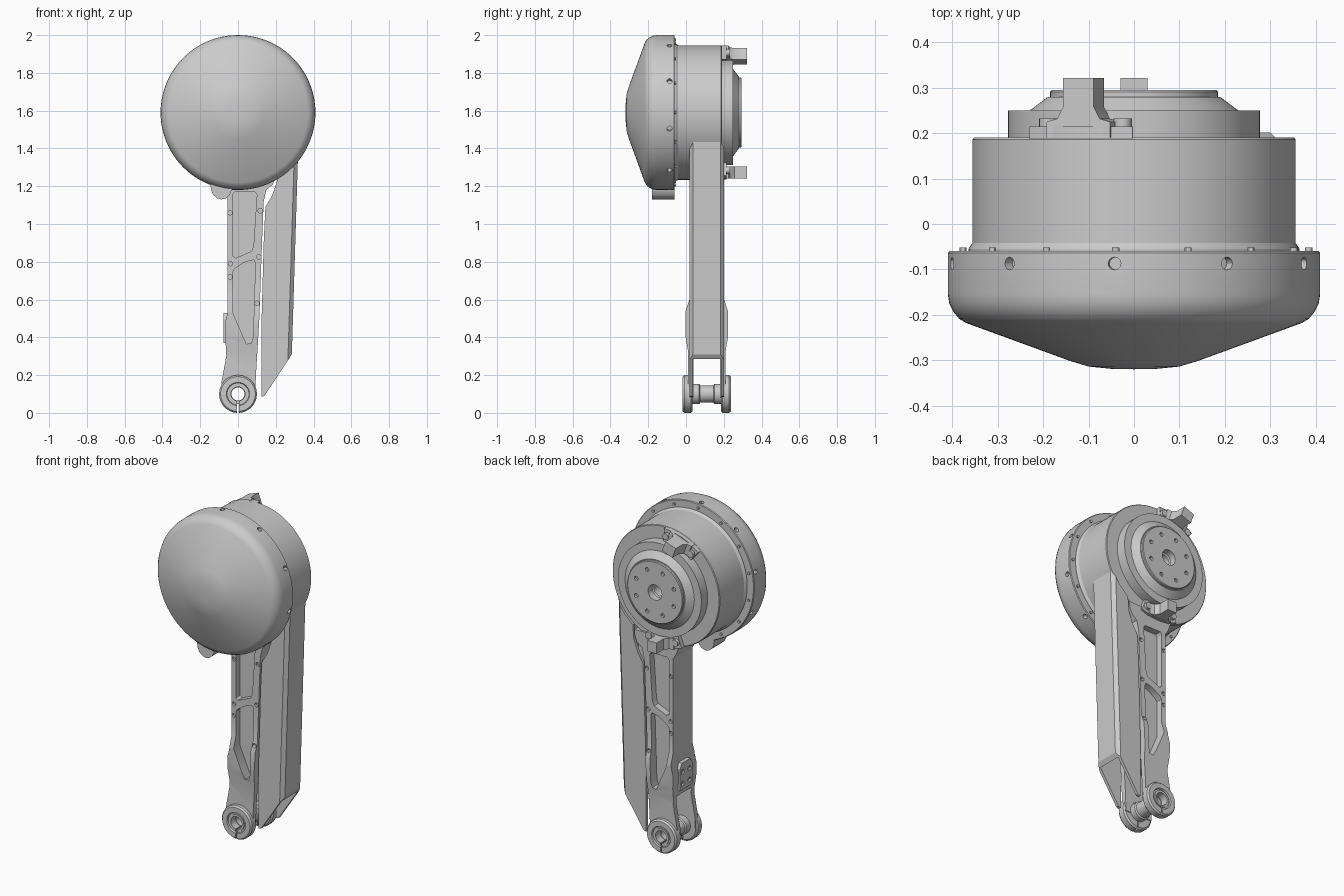
import bpy, bmesh, math
from mathutils import Vector, Matrix

if "Cube" in bpy.data.objects:
    bpy.data.objects.remove(bpy.data.objects["Cube"])

HZ = 1.59    # drum axis height
C = 0.11     # middle of the leg in y


def finish(bm, name):
    bmesh.ops.recalc_face_normals(bm, faces=bm.faces)
    me = bpy.data.meshes.new(name)
    bm.to_mesh(me)
    bm.free()
    ob = bpy.data.objects.new(name, me)
    bpy.context.collection.objects.link(ob)
    return ob


def lathe(name, profile, cz, n=64, closed=False):
    """Revolve (radius, y) points about a y-axis at height cz."""
    bm = bmesh.new()
    rings = []
    for r, y in profile:
        if r == 0:
            rings.append([bm.verts.new((0, y, cz))])
        else:
            rings.append([bm.verts.new((r * math.cos(2 * math.pi * i / n), y,
                                        cz + r * math.sin(2 * math.pi * i / n))) for i in range(n)])
    pairs = list(zip(rings, rings[1:] + rings[:1])) if closed else list(zip(rings, rings[1:]))
    for a, b in pairs:
        for i in range(n):
            j = (i + 1) % n
            q = [a[i % len(a)], a[j % len(a)], b[j % len(b)], b[i % len(b)]]
            bm.faces.new(list(dict.fromkeys(q)))
    return finish(bm, name)


def prism(name, pts, lo, hi, axis='y', chamfer=None, size=0.02):
    """Extrude an (x,z) outline along y, or a (y,z) outline along x."""
    bm = bmesh.new()
    place = (lambda u, v, d: (u, d, v)) if axis == 'y' else (lambda u, v, d: (d, u, v))
    a = [bm.verts.new(place(u, v, lo)) for u, v in pts]
    b = [bm.verts.new(place(u, v, hi)) for u, v in pts]
    bm.faces.new(a)
    bm.faces.new(b[::-1])
    for i in range(len(pts)):
        j = (i + 1) % len(pts)
        bm.faces.new((a[i], a[j], b[j], b[i]))
    if chamfer:
        es = [e for e in bm.edges if chamfer(*e.verts)]
        bmesh.ops.bevel(bm, geom=es, offset=size, segments=1, affect='EDGES')
    return finish(bm, name)


def pins(name, spots, r, depth, n=12):
    """Short cylinders, each at a point and along a direction."""
    bm = bmesh.new()
    for p, d in spots:
        m = Matrix.Translation(p) @ Vector(d).to_track_quat('Z', 'Y').to_matrix().to_4x4()
        bmesh.ops.create_cone(bm, cap_ends=True, segments=n, radius1=r, radius2=r, depth=depth, matrix=m)
    return finish(bm, name)


def boolean(ob, cutter, op='DIFFERENCE'):
    mod = ob.modifiers.new('cut', 'BOOLEAN')
    mod.operation, mod.object, mod.solver = op, cutter, 'EXACT'
    bpy.context.view_layer.objects.active = ob
    bpy.ops.object.modifier_apply(modifier=mod.name)
    bpy.data.objects.remove(cutter)


def polar(r, deg, y):
    a = math.radians(deg)
    return Vector((r * math.cos(a), y, HZ + r * math.sin(a)))


# Domed front cap with ten radial screw holes
cap = lathe('front_cap', [(0, -.32), (.05, -.319), (.1, -.314), (.14, -.302), (.37, -.218), (.385, -.209),
                          (.398, -.193), (.407, -.175), (.41, -.155), (.41, -.064), (.406, -.06), (0, -.06)], HZ, 96)
boolean(cap, pins('holes', [(polar(.41, 60 + 36 * k, -.087), polar(1, 60 + 36 * k, 0) - Vector((0, 0, HZ)))
                            for k in range(10)], .014, .05))
pins('cap_screws', [(polar(.385, 24 * k, -.058), (0, 1, 0)) for k in range(15)], .008, .012)

# Motor drum, stepped rear rings and output disc
drum = lathe('drum', [(0, -.07), (.365, -.07), (.365, -.055), (.356, -.042), (.356, .186), (.352, .19), (.277, .19),
                      (.277, .25), (.23, .25), (.19, .28), (0, .28)], HZ, 96)
disc = lathe('output_disc', [(0, .27), (.185, .27), (.185, .291), (.181, .295), (0, .295)], HZ, 64)
hub = lathe('hub', [(0, .20), (.038, .20), (.038, .25), (.046, .255), (.046, .31), (0, .31)], HZ, 24)
hub2 = hub.copy()
hub2.data = hub.data.copy()
bpy.context.collection.objects.link(hub2)
boolean(drum, hub)
boolean(disc, hub2)
boolean(disc, pins('holes', [(polar(.135, 22.5 + 45 * k, .295), (0, 1, 0)) for k in range(8)], .012, .03))


# Rear clips: arc base, neck and block, two bolts
def clip(name, deg, w):
    arc = [deg - 20 + 5 * k for k in range(9)]
    pts = [polar(.355, a, 0) for a in arc] + [polar(.28, a, 0) for a in reversed(arc)]
    prism(name + '_base', [(p.x, p.z) for p in pts], .185, .215)
    neck = prism(name + '_block', [(-.075, .19), (-.075, .225), (-.05, .232), (-w, .258), (-w, .322),
                                   (w, .322), (w, .258), (.05, .232), (.075, .225), (.075, .19)], 0, 1, 'x')
    for v in neck.data.vertices:
        t, y, r = v.co.y, v.co.z, .285 + .065 * v.co.x
        a = math.radians(deg)
        v.co = (r * math.cos(a) - t * math.sin(a), y, HZ + r * math.sin(a) + t * math.cos(a))
    neck.data.flip_normals()
    bm = bmesh.new()
    bm.from_mesh(neck.data)
    bmesh.ops.recalc_face_normals(bm, faces=bm.faces)
    bm.to_mesh(neck.data)
    bm.free()
    pins(name + '_bolts', [(polar(.318, deg + s * 16, .217), (0, 1, 0)) for s in (-1, 1)], .02, .03, 16)


clip('top_clip', 110.5, .036)
clip('bottom_clip', 270, .03)

# Rounded lug under the cap
prism('cap_lug', [(-.15, 1.25), (-.143, 1.18), (-.132, 1.155), (-.112, 1.137), (-.09, 1.13), (-.066, 1.135),
                  (-.045, 1.153), (-.033, 1.18), (-.025, 1.25)], -.18, -.06)

# Leg arm: side outline intersected with front outline
half = [(.092, 1.28), (.092, .6), (.112, .54), (.112, .4), (.1, .33), (.1, .08), (.07, .08), (.07, .34)]
side = [(C + y, z) for y, z in half] + [(C - y, z) for y, z in reversed(half)]
arm = prism('leg_arm', side, -.3, .3, 'x')
outline = [(-.09, .08), (-.088, .16), (-.062, .3), (-.068, .42), (-.068, .48), (-.055, .53), (-.055, 1.17), (-.075, 1.2),
           (-.1, 1.27), (.2, 1.3), (.2, 1.25), (.185, 1.21), (.15, 1.18), (.136, 1.12), (.127, .9), (.113, .5),
           (.095, .2), (.09, .08)]
boolean(arm, prism('outline', outline, -.2, .4), 'INTERSECT')
boolean(arm, pins('bore', [((0, C, .1), (0, 1, 0))], .06, .5, 32))
upper = [(-.027, 1.155), (-.018, 1.17), (.09, 1.17), (.1, 1.155), (.082, .88), (.07, .855), (-.012, .82), (-.027, .83)]
lower = [(-.027, .75), (-.015, .765), (.04, .8), (.085, .81), (.092, .79), (.08, .4), (.07, .37), (.045, .365),
         (.02, .42), (-.027, .53)]
bolts = [(.118, 1.07), (.11, .825), (.1, .58), (-.04, .79), (-.042, 1.06), (-.042, .72)]
for s in (-1, 1):
    for pts in (upper, lower):
        y0, y1 = sorted((C + s * .052, C + s * .2))
        boolean(arm, prism('pocket', pts, y0, y1))
    boolean(arm, pins('holes', [((x, C + s * .092, z), (0, 1, 0)) for x, z in bolts], .012, .03))

# Four-hole pad on the leg's outer edge
pad = prism('side_pad', [(C - .06, .37), (C + .06, .37), (C + .06, .5), (C + .04, .53), (C - .04, .53), (C - .06, .5)],
            -.078, -.05, 'x')
boolean(pad, pins('holes', [((-.078, C + y, z), (1, 0, 0)) for y in (-.032, .032) for z in (.405, .475)], .014, .03))

# Fork bosses with split clamp, and the hollow spool between them
for name, s in (('front_boss', -1), ('back_boss', 1)):
    ring = [(.037, .075), (.09, .075), (.1, .083), (.1, .118), (.092, .128), (.062, .128), (.058, .12), (.05, .12),
            (.05, .126), (.037, .126)]
    boss = lathe(name, [(r, C + s * y) for r, y in ring], .1, 48, True)
    boolean(boss, prism('slit', [(-.004, -.02), (.004, -.02), (.004, .07), (-.004, .07)], -.1, .4))
spool = [(.03, -.08), (.05, -.08), (.05, -.04), (.042, -.035), (.035 + .005, .035), (.05, .04), (.05, .08), (.03, .08)]
lathe('axle_spool', [(r + .004, C + y) for r, y in spool], .1, 32, True)

# Channel-shaped rear cover, open at its sloping end
cover = prism('leg_cover', [(.124, .085), (.14, .09), (.285, .31), (.32, 1.436), (.27, 1.36), (.212, 1.304),
                            (.205, 1.22), (.18, 1.15), (.145, 1.09), (.136, .9), (.125, .5)],
              C - .092, C + .092,
              chamfer=lambda a, b: min(a.co.x, b.co.x) > .28 and abs(a.co.y - b.co.y) < .001)
boolean(cover, prism('cavity', [(.0, .0), (.3, .0), (.265, .31), (.3, 1.37), (.2, 1.5), (0, 1.5)],
                     C - .074, C + .074))

# Smooth the round surfaces, keep edges sharp
for ob in list(bpy.context.scene.objects):
    bpy.ops.object.select_all(action='DESELECT')
    ob.select_set(True)
    bpy.context.view_layer.objects.active = ob
    bpy.ops.object.shade_smooth_by_angle(angle=math.radians(30))
